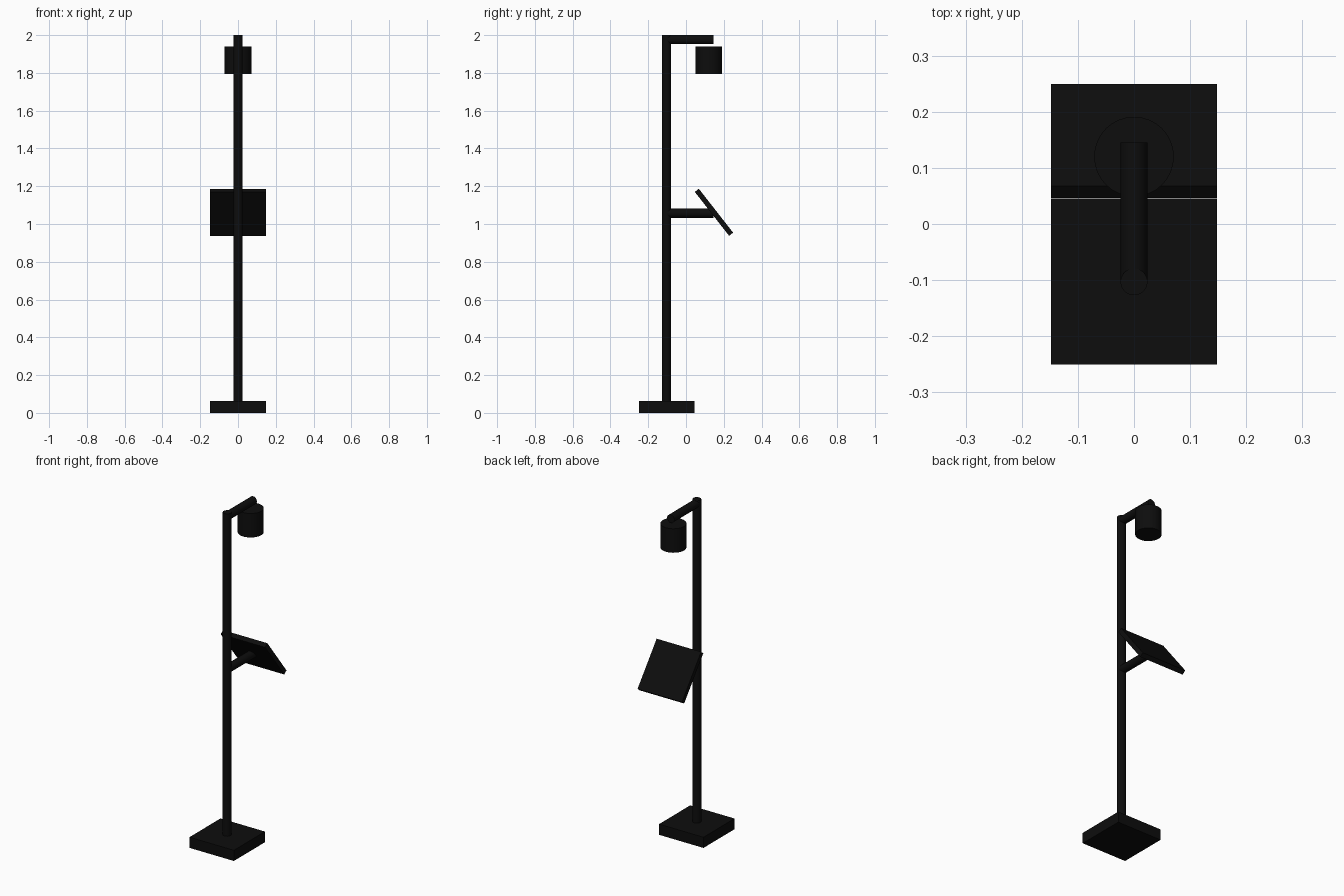
import bpy
from math import radians

if "Cube" in bpy.data.objects:
    bpy.data.objects.remove(bpy.data.objects["Cube"])

black = bpy.data.materials.new("black")
black.diffuse_color = (0.004, 0.004, 0.004, 1)
black.use_nodes = True
black.node_tree.nodes["Principled BSDF"].inputs["Base Color"].default_value = black.diffuse_color


def finish(name):
    ob = bpy.context.object
    ob.name = name
    ob.data.materials.append(black)
    return ob


def box(name, size, loc, rot_x=0.0):
    bpy.ops.mesh.primitive_cube_add(size=1, location=loc, rotation=(radians(rot_x), 0, 0))
    ob = finish(name)
    ob.scale = size
    return ob


def rod(name, radius, length, loc, along_y=False):
    bpy.ops.mesh.primitive_cylinder_add(vertices=32, radius=radius, depth=length, location=loc,
                                        rotation=(radians(90) if along_y else 0, 0, 0))
    ob = finish(name)
    bpy.ops.object.shade_smooth_by_angle()
    return ob


POLE_Y, R, ARM_END = -0.103, 0.024, 0.145

# Base plate and upright pole
box("base", (0.295, 0.295, 0.064), (0, -0.1025, 0.032))
rod("pole", R, 1.95, (0, POLE_Y, 1.025))

# Two horizontal arms: lamp arm at the top, tray arm half way
for name, z in (("lamp_arm", 2.0 - R), ("tray_arm", 1.057)):
    rod(name, R, ARM_END - POLE_Y, (0, (ARM_END + POLE_Y) / 2, z), along_y=True)

# Hanging cylindrical lamp
rod("lamp", 0.071, 0.144, (0, 0.12, 1.867))

# Tilted square tray
box("tray", (0.295, 0.295, 0.027), (0, 0.148, 1.062), rot_x=-52)
